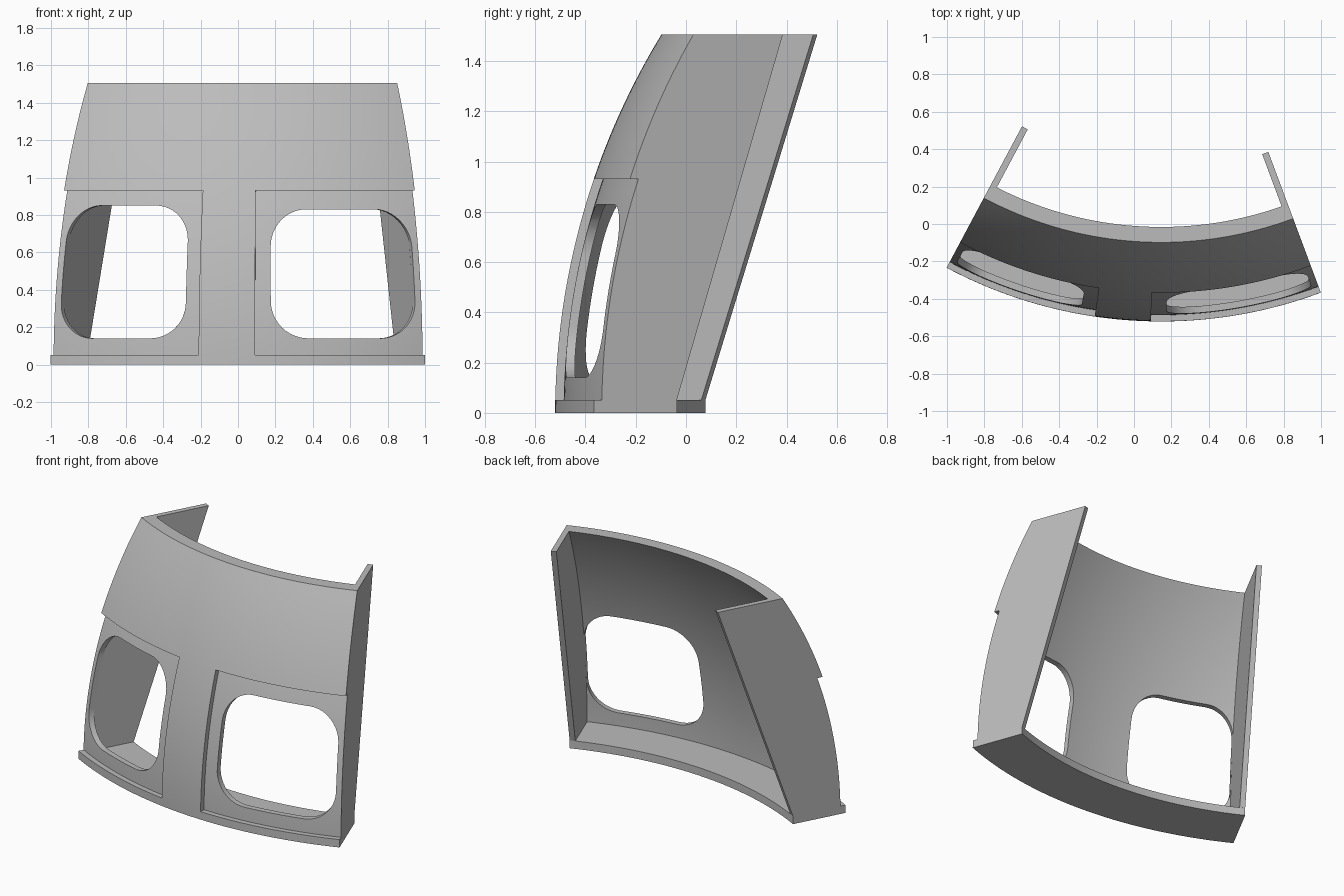
import bpy, bmesh
from math import sin, cos, radians, sqrt, pi

if "Cube" in bpy.data.objects:
    bpy.data.objects.remove(bpy.data.objects["Cube"], do_unlink=True)

AXIS = (0.146, 1.919)            # vertical axis the shell is swept around
LEFT, RIGHT = 20.46, -28.07      # end angles, measured from the front (-y)
HEIGHT, FLOOR, R_BASE, R_FLOOR = 1.505, 0.052, 2.44, 2.087
CURVE = 2.89                     # radius of the vertical bulge
SKIN, RECESS, WALL = 0.07, 0.034, 0.84

grey = bpy.data.materials.new("light_grey")
grey.use_nodes = True
COLOUR = (0.5, 0.5, 0.5, 1)
grey.diffuse_color = COLOUR
grey.node_tree.nodes["Principled BSDF"].inputs["Base Color"].default_value = COLOUR


def place(r, angle, z):
    a = radians(angle)
    return (AXIS[0] + r * sin(a), AXIS[1] - r * cos(a), z)


def bulge(depth, z0, z1, steps=28):
    """Points (r, z) on the curved profile, a given depth under the skin."""
    zs = [z0 + (z1 - z0) * i / steps for i in range(steps + 1)]
    return [(R_BASE - CURVE + sqrt((CURVE - depth) ** 2 - z * z), z) for z in zs]


def solid(name, rings):
    """Closed solid lofted through equal rings of points."""
    bm = bmesh.new()
    loops = [[bm.verts.new(p) for p in ring] for ring in rings]
    n = len(loops[0])
    for a, b in zip(loops, loops[1:]):
        for i in range(n):
            j = (i + 1) % n
            bm.faces.new((a[i], a[j], b[j], b[i]))
    bm.faces.new(loops[0])
    bm.faces.new(loops[-1])
    bmesh.ops.recalc_face_normals(bm, faces=bm.faces)
    mesh = bpy.data.meshes.new(name)
    bm.to_mesh(mesh)
    bm.free()
    mesh.materials.append(grey)
    ob = bpy.data.objects.new(name, mesh)
    bpy.context.collection.objects.link(ob)
    return ob


def sweep(name, profile, a0, a1, steps):
    angles = [a0 + (a1 - a0) * i / steps for i in range(steps + 1)]
    return solid(name, [[place(r, a, z) for r, z in profile] for a in angles])


def window(name, a0, a1, z0, z1, radius):
    """Rounded opening wrapped on the shell, cut towards the axis."""
    ra = radius / 2.38 * 180 / pi
    pts = []
    for k, (a, z) in enumerate([(a1 - ra, z1 - radius), (a0 + ra, z1 - radius),
                                (a0 + ra, z0 + radius), (a1 - ra, z0 + radius)]):
        for i in range(13):
            t = (k + i / 12) * pi / 2
            pts.append((a + ra * cos(t), z + radius * sin(t)))
    return solid(name, [[place(r, a, z) for a, z in pts] for r in (2.15, 2.6)])


def cut(ob, cutter):
    mod = ob.modifiers.new("cut", 'BOOLEAN')
    mod.operation, mod.solver, mod.object = 'DIFFERENCE', 'EXACT', cutter
    bpy.context.view_layer.objects.active = ob
    bpy.ops.object.modifier_apply(modifier=mod.name)
    bpy.data.objects.remove(cutter, do_unlink=True)


# Curved front skin with its floor ledge
profile = (bulge(0, 0, HEIGHT) + bulge(SKIN, HEIGHT, FLOOR)
           + [(R_FLOOR, FLOOR), (R_FLOOR, 0)])
shell = sweep("curved_shell", profile, RIGHT, LEFT, 56)

# Two recessed panels running out to the ends, each with a rounded window
recess = bulge(RECESS, FLOOR, 0.93) + [(2.7, 0.93), (2.7, FLOOR)]
cut(shell, sweep("right_recess", recess, RIGHT - 2, -8.4, 24))
cut(shell, sweep("left_recess", recess, -1.3, LEFT + 2, 24))
cut(shell, window("right_window", -27.2, -10.25, 0.14, 0.85, 0.19))
cut(shell, window("left_window", 0.7, 19.6, 0.14, 0.83, 0.2))

# Side walls with sloping back edges
parts = [shell]
for name, a0, a1, top in (("right_wall", RIGHT, RIGHT + WALL, 1.583),
                          ("left_wall", LEFT - WALL, LEFT, 1.637)):
    outline = bulge(SKIN, FLOOR, HEIGHT) + [(top, HEIGHT), (R_FLOOR, FLOOR)]
    wall = sweep(name, outline, a0, a1, 1)
    # keep the wall an even thickness towards its back edge
    end = a0 if name == "right_wall" else a1
    side = 1 if name == "right_wall" else -1
    ring = len(outline)
    for i, (r, z) in enumerate(outline):
        inner = i + (ring if name == "right_wall" else 0)
        angle = end + side * 0.035 / r * 180 / pi
        wall.data.vertices[inner].co = place(r, angle, z)
    parts.append(wall)

for ob in parts:
    bpy.ops.object.select_all(action='DESELECT')
    ob.select_set(True)
    bpy.context.view_layer.objects.active = ob
    bpy.ops.object.shade_smooth_by_angle(angle=radians(25))
